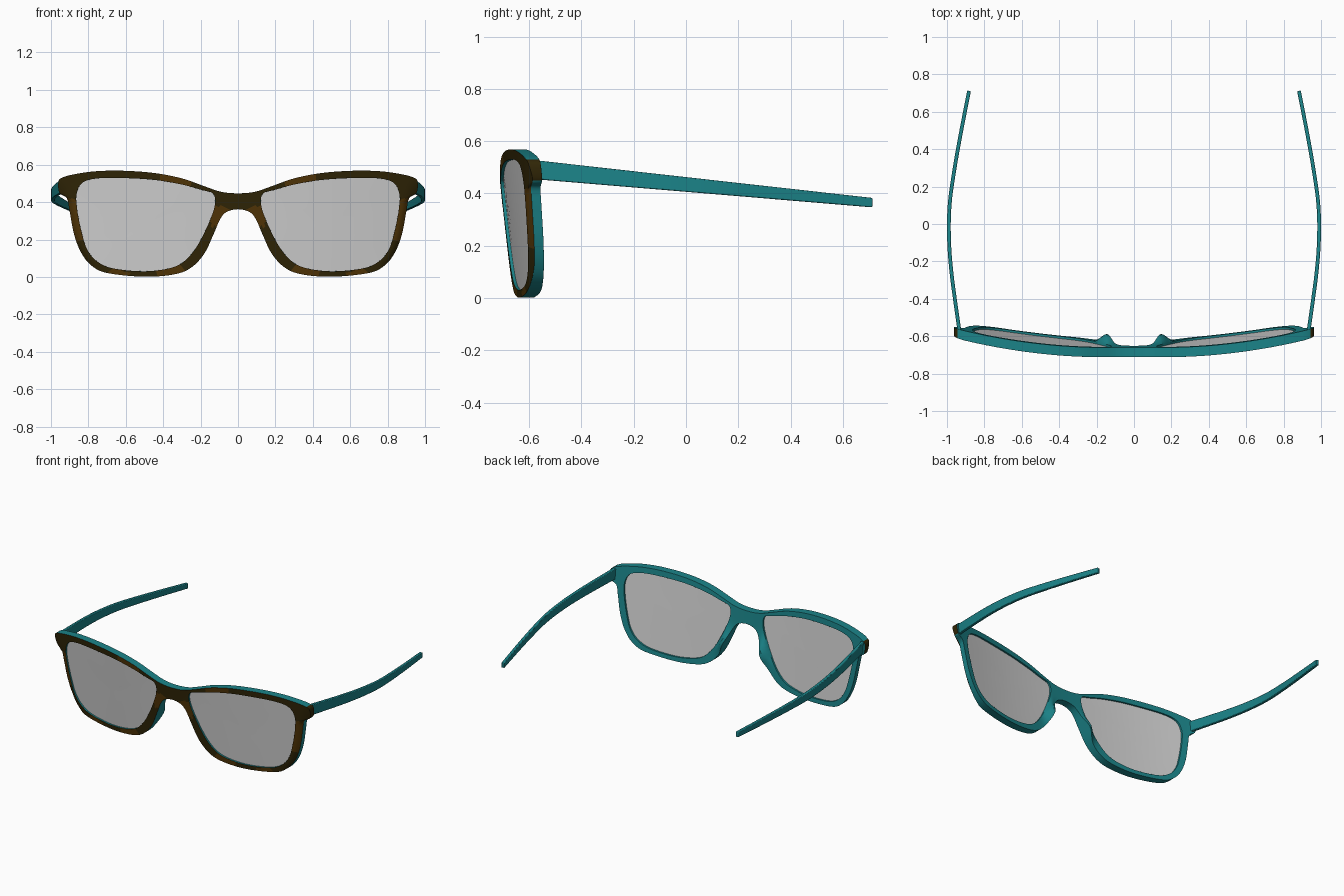
import bpy, bmesh, math
from mathutils import Vector

if "Cube" in bpy.data.objects:
    bpy.data.objects.remove(bpy.data.objects["Cube"])


def material(name, rgb):
    m = bpy.data.materials.new(name)
    m.diffuse_color = (*rgb, 1)
    m.use_nodes = True
    m.node_tree.nodes["Principled BSDF"].inputs["Base Color"].default_value = m.diffuse_color
    return m


TEAL = material("teal", (0.011, 0.23, 0.25))
DARK = material("dark_brown", (0.030, 0.019, 0.002))
AMBER = material("amber_brown", (0.085, 0.036, 0.002))
LENS = material("lens_grey", (0.65, 0.65, 0.65))

# Paired outline points, clockwise from top of bridge: rim outer x, z, lens edge x, z
ROWS = [
    (0, .447, .130, .440), (.09, .455, .146, .453), (.18, .485, .195, .465),
    (.30, .527, .30, .494), (.45, .556, .45, .519), (.62, .568, .62, .529),
    (.76, .565, .74, .528), (.87, .550, .81, .515), (.935, .533, .845, .490),
    (.960, .510, .860, .455), (.955, .450, .865, .420), (.915, .420, .862, .380),
    (.900, .350, .855, .330), (.877, .230, .835, .235), (.840, .132, .808, .150),
    (.785, .062, .757, .086), (.70, .021, .67, .046), (.50, .001, .50, .030),
    (.34, .014, .36, .048), (.25, .050, .285, .086), (.18, .125, .222, .160),
    (.13, .230, .168, .262), (.095, .310, .134, .345), (.06, .348, .124, .385),
    (0, .362, .122, .415)]
STEPS = 5
DEPTH = 0.052


def spline(p0, p1, p2, p3, t):
    return 0.5 * (2 * p1 + (p2 - p0) * t + (2 * p0 - 5 * p1 + 4 * p2 - p3) * t * t
                  + (3 * p1 - p0 - 3 * p2 + p3) * t ** 3)


def front_y(x, z):
    """Wrapped and tilted front surface."""
    return -0.667 + 0.12 * x * x - 0.1 * z


def finish(name, bm, mats, bevel=0.0):
    bmesh.ops.recalc_face_normals(bm, faces=bm.faces)
    me = bpy.data.meshes.new(name)
    bm.to_mesh(me)
    bm.free()
    for m in mats:
        me.materials.append(m)
    ob = bpy.data.objects.new(name, me)
    bpy.context.collection.objects.link(ob)
    bpy.ops.object.select_all(action='DESELECT')
    ob.select_set(True)
    bpy.context.view_layer.objects.active = ob
    bpy.ops.object.shade_smooth_by_angle(angle=math.radians(40))
    mod = ob.modifiers.new("mirror", 'MIRROR')
    mod.merge_threshold = 0.0005
    if bevel:
        mod = ob.modifiers.new("soft_edges", 'BEVEL')
        mod.width = bevel
        mod.segments = 2
        mod.limit_method = 'ANGLE'
        mod.angle_limit = math.radians(50)
    return ob


# Sample both outlines
outer = [Vector(r[:2]) for r in ROWS]
inner = [Vector(r[2:]) for r in ROWS]
n = len(ROWS)
ext = [Vector((-outer[1].x, outer[1].y))] + outer + [Vector((-outer[-2].x, outer[-2].y))]
pairs = []
for i in range(n):
    for s in range(STEPS):
        t = s / STEPS
        if i < n - 1:
            o = spline(*ext[i:i + 4], t)
        else:
            o = outer[-1].lerp(outer[0], t)
        q = spline(inner[i - 1], inner[i], inner[(i + 1) % n], inner[(i + 2) % n], t)
        pairs.append((o, q))

# Front frame: eight-point section swept round the lens, then mirrored
PATCHES = [(.33, .52, .09), (.90, .30, .12), (.10, .32, .06), (.36, .03, .07), (.64, .02, .05)]
bm = bmesh.new()
rings = []
for o, q in pairs:
    ring = []
    # the face falls away towards the outer sides
    fall = 0.016 * min(1, max(0, (o.x - .74) / .1)) * min(1, max(0, (.54 - o.y) / .08))
    for j in range(8):
        back = j > 3
        k = 7 - j if back else j
        p = o.lerp(q, k / 3)
        d = fall * (1, .3, 0, 0)[k]
        if back:
            # nose pad swelling on the back of the inner rim
            g = ((p.x - .145) / .045) ** 2 + ((p.y - .21) / .09) ** 2
            d = DEPTH + 0.045 * math.exp(-g) * (1, 1, .7, 0)[k]
        ring.append(bm.verts.new((p.x, front_y(p.x, p.y) + d, p.y)))
    rings.append(ring)
for i, a in enumerate(rings):
    b = rings[(i + 1) % len(rings)]
    for j in range(8):
        j2 = (j + 1) % 8
        if j == 7 and i >= (n - 1) * STEPS:
            continue  # open at the centre line
        f = bm.faces.new((a[j], a[j2], b[j2], b[j]))
        c = f.calc_center_median()
        if j < 3:
            spot = any(math.hypot(c.x - x, c.z - z) < r for x, z, r in PATCHES)
            f.material_index = 2 if spot else 1
        elif j == 7 and c.x > .94 and .45 < c.z < .53:
            f.material_index = 1  # end pieces are brown on the side
bmesh.ops.remove_doubles(bm, verts=bm.verts, dist=0.0001)
finish("front_frame", bm, [TEAL, DARK, AMBER], bevel=0.005)

# Lenses: front and back sheets of concentric rings, set in the rims
bm = bmesh.new()
mid = Vector((.5, .28))
m = len(pairs)
for offset in (.012, .040):
    loops = []
    for k in (1.005, .75, .5, .25):
        loop = []
        for _, q in pairs:
            p = mid.lerp(q, k)
            loop.append(bm.verts.new((p.x, front_y(p.x, p.y) + offset, p.y)))
        loops.append(loop)
    hub = bm.verts.new((mid.x, front_y(mid.x, mid.y) + offset, mid.y))
    for i in range(m):
        h = (i + 1) % m
        for a, b in zip(loops, loops[1:]):
            bm.faces.new((a[i], a[h], b[h], b[i]))
        bm.faces.new((loops[-1][i], loops[-1][h], hub))
    if offset == .012:
        rim = loops[0]
for i in range(m):
    h = (i + 1) % m
    bm.faces.new((rim[i], rim[h], loops[0][h], loops[0][i]))
finish("lenses", bm, [LENS])

# Temples: tapered bars swept along a bowed path
PATH = [Vector(p) for p in ((.933, -.575), (.955, -.42), (.977, -.25), (.989, -.08),
                            (.986, .10), (.962, .28), (.927, .48), (.882, .712))]
ends = [2 * PATH[0] - PATH[1]] + PATH + [2 * PATH[-1] - PATH[-2]]
line = [spline(*ends[i:i + 4], s / 4) for i in range(len(PATH) - 1) for s in range(4)] + [PATH[-1]]
bm = bmesh.new()
prev = None
for i, p in enumerate(line):
    tan = (line[min(i + 1, len(line) - 1)] - line[max(i - 1, 0)]).normalized()
    side = Vector((tan.y, -tan.x)) * 0.010
    u = (p.y + .56) / 1.27
    lo, hi = .453 - .106 * u, .525 - .142 * u
    ring = [bm.verts.new((p.x + s * side.x, p.y + s * side.y, z))
            for s, z in ((-1, lo), (1, lo), (1, hi), (-1, hi))]
    if prev:
        for j in range(4):
            bm.faces.new((prev[j], prev[(j + 1) % 4], ring[(j + 1) % 4], ring[j]))
    else:
        bm.faces.new(ring)
    prev = ring
bm.faces.new(prev)
finish("temples", bm, [TEAL], bevel=0.004)
